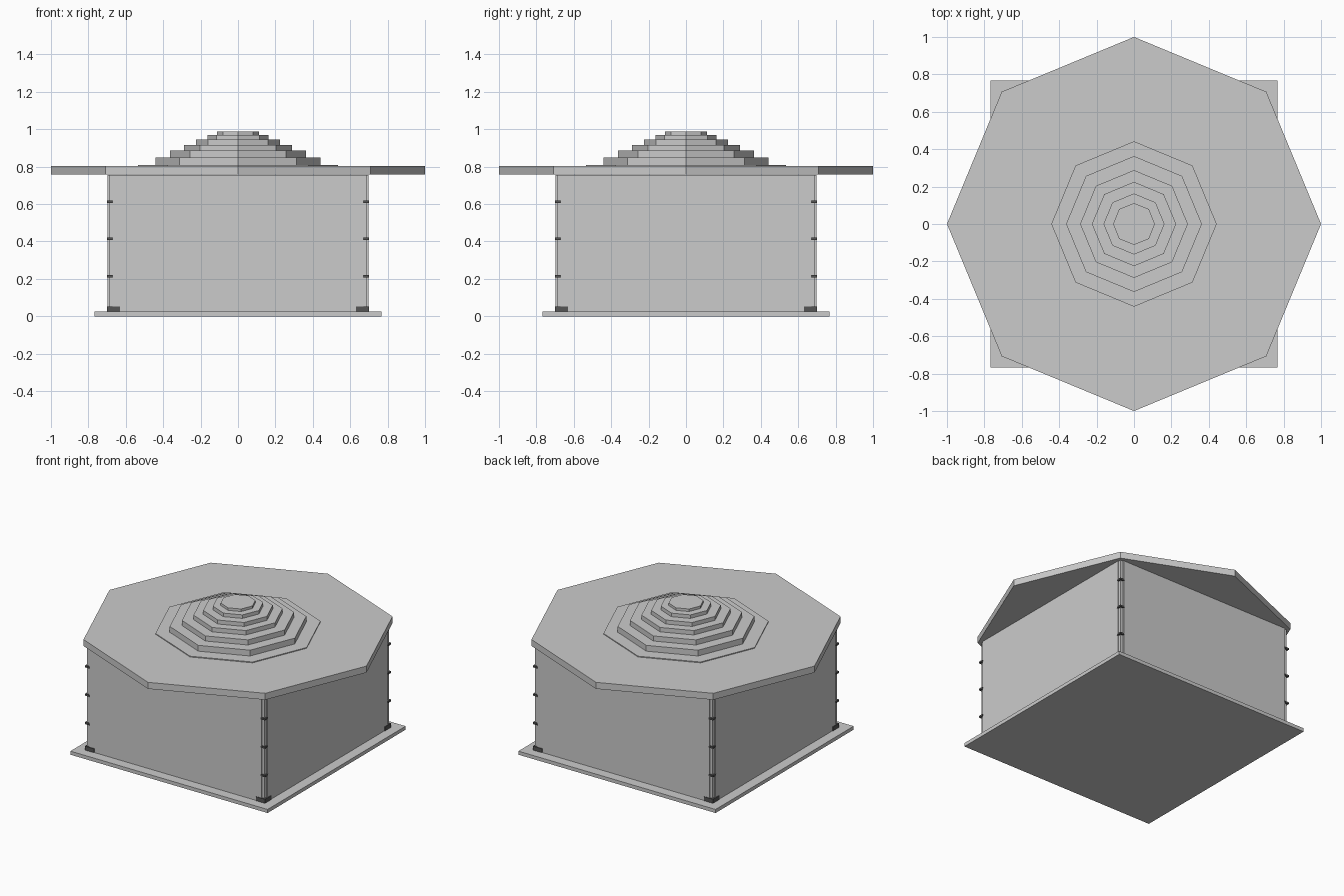
import bpy
import math

if "Cube" in bpy.data.objects:
    bpy.data.objects.remove(bpy.data.objects["Cube"])


def material(name, value):
    m = bpy.data.materials.new(name)
    m.diffuse_color = (value, value, value, 1)
    m.use_nodes = True
    m.node_tree.nodes["Principled BSDF"].inputs["Base Color"].default_value = m.diffuse_color
    return m


LIGHT = material("light grey", 0.6)
DARK = material("dark grey", 0.09)


def box(name, x0, x1, y0, y1, z0, z1, mat=LIGHT):
    bpy.ops.mesh.primitive_cube_add(
        size=1, location=((x0 + x1) / 2, (y0 + y1) / 2, (z0 + z1) / 2))
    o = bpy.context.object
    o.name = name
    o.scale = (x1 - x0, y1 - y0, z1 - z0)
    bpy.ops.object.transform_apply(location=True, rotation=True, scale=True)
    o.data.materials.append(mat)
    return o


def octagon(name, radius, z0, z1):
    # points lie on the x and y axes
    bpy.ops.mesh.primitive_cylinder_add(
        vertices=8, radius=radius, depth=z1 - z0, location=(0, 0, (z0 + z1) / 2))
    o = bpy.context.object
    o.name = name
    o.data.materials.append(LIGHT)
    return o


# square floor slab
box("floor_slab", -0.767, 0.767, -0.767, 0.767, 0, 0.025)

# four walls, corner posts and their dark fittings, turned about the centre
for i in range(4):
    parts = [
        box("wall", -0.67, 0.67, -0.697, -0.672, 0.025, 0.755),
        box("corner_post", 0.66, 0.69, -0.69, -0.66, 0.025, 0.755),
        box("foot_bracket_front", 0.63, 0.70, -0.701, -0.668, 0.025, 0.053, DARK),
        box("foot_bracket_side", 0.668, 0.701, -0.70, -0.63, 0.025, 0.053, DARK),
    ]
    for z in (0.214, 0.414, 0.613):
        parts.append(box("corner_clip", 0.667, 0.701, -0.701, -0.667,
                         z - 0.006, z + 0.006, DARK))
    for p in parts:
        p.rotation_euler.z = i * math.pi / 2

# wide octagonal roof
octagon("roof_slab", 1.0, 0.757, 0.803)

# stepped crown: radius and top height of each tier
tiers = [(0.534, 0.809), (0.442, 0.85), (0.363, 0.886), (0.288, 0.917),
         (0.225, 0.945), (0.163, 0.97), (0.112, 0.988)]
base = 0.803
for radius, top in tiers:
    octagon("roof_tier", radius, base, top)
    base = top
